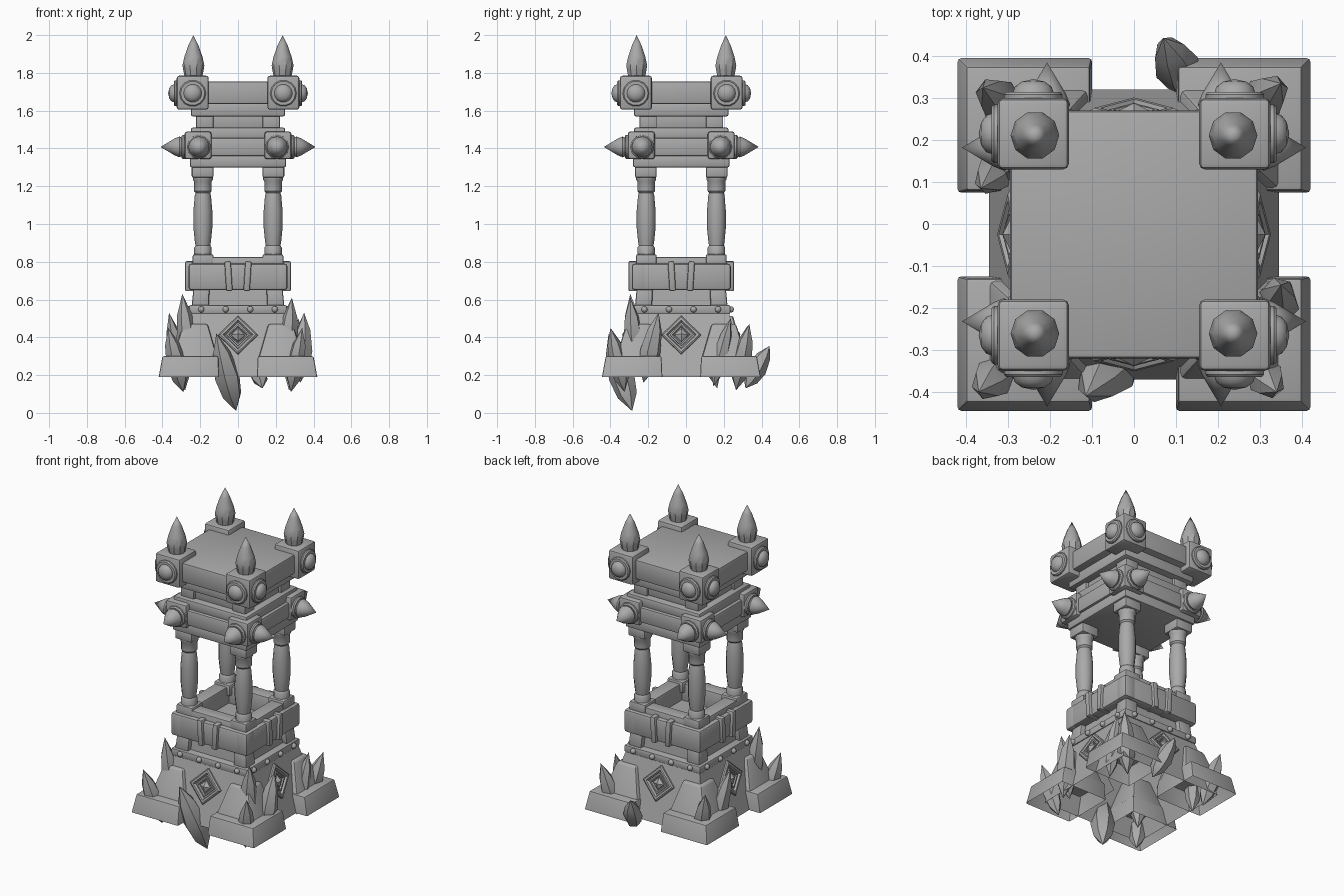
import bpy, bmesh, math
from mathutils import Matrix, Vector

if "Cube" in bpy.data.objects:
    bpy.data.objects.remove(bpy.data.objects["Cube"])

CY = -0.025  # depth of the tower axis
stone = bpy.data.materials.new("grey stone")
stone.use_nodes = True
GREY = (0.4, 0.4, 0.4, 1)
stone.diffuse_color = GREY
stone.node_tree.nodes["Principled BSDF"].inputs["Base Color"].default_value = GREY


def finish(name, bm, angle=35):
    bmesh.ops.recalc_face_normals(bm, faces=bm.faces)
    mesh = bpy.data.meshes.new(name)
    bm.to_mesh(mesh)
    bm.free()
    mesh.materials.append(stone)
    mesh.shade_smooth()
    mesh.set_sharp_from_angle(angle=math.radians(angle))
    obj = bpy.data.objects.new(name, mesh)
    obj.location.y = CY
    bpy.context.collection.objects.link(obj)
    return obj


def block(bm, lo, hi, z0, z1, lo2=None, hi2=None, bevel=0.0, hollow=False, m=Matrix()):
    """Box from lo to hi (x, y), with an optional different top outline."""
    lo2, hi2 = lo2 or lo, hi2 or hi
    rings = []
    for a, b, z in ((lo, hi, z0), (lo2, hi2, z1)):
        rings.append([bm.verts.new(m @ Vector(p)) for p in
                      ((a[0], a[1], z), (b[0], a[1], z), (b[0], b[1], z), (a[0], b[1], z))])
    p, q = rings
    faces = [bm.faces.new(q)]
    if not hollow:
        faces.append(bm.faces.new(p[::-1]))
    for i in range(4):
        j = (i + 1) % 4
        faces.append(bm.faces.new((p[i], p[j], q[j], q[i])))
    if bevel:
        edges = {e for f in faces for e in f.edges if not e.is_boundary}
        bmesh.ops.bevel(bm, geom=list(edges), offset=bevel, segments=2, profile=0.5, affect='EDGES')


def square(bm, h, z0, z1, h2=None, bevel=0.0, hollow=False):
    t = h if h2 is None else h2
    block(bm, (-h, -h), (h, h), z0, z1, (-t, -t), (t, t), bevel, hollow)


def lathe(bm, profile, sides, m=Matrix()):
    """Spin (radius, height) pairs about z; zero radius makes a point."""
    rings = []
    for r, z in profile:
        n = 1 if r == 0 else sides
        rings.append([bm.verts.new(m @ Vector((r * math.cos(k * math.tau / sides),
                     r * math.sin(k * math.tau / sides), z))) for k in range(n)])
    for a, b in zip(rings, rings[1:]):
        for k in range(sides):
            j = (k + 1) % sides
            quad = [a[k % len(a)], a[j % len(a)], b[j % len(b)], b[k % len(b)]]
            bm.faces.new(list(dict.fromkeys(quad)))
    for ring in (rings[0], rings[-1]):
        if len(ring) > 2:
            bm.faces.new(ring)


def turns():
    return [Matrix.Rotation(k * math.pi / 2, 4, 'Z') for k in range(4)]


def corners():
    return [(sx, sy) for sx in (-1, 1) for sy in (-1, 1)]


def corner_block(bm, inner, outer, z0, z1, inner2=None, outer2=None, bevel=0.01, hollow=False):
    i2, o2 = inner2 or inner, outer2 or outer
    for sx, sy in corners():
        span = lambda s, a, b: sorted((s * a, s * b))
        x, y, x2, y2 = span(sx, inner, outer), span(sy, inner, outer), span(sx, i2, o2), span(sy, i2, o2)
        block(bm, (x[0], y[0]), (x[1], y[1]), z0, z1, (x2[0], y2[0]), (x2[1], y2[1]), bevel, hollow)


# Hollow sloping base
bm = bmesh.new()
square(bm, 0.345, 0.19, 0.54, 0.25, hollow=True)
finish("base_body", bm)

# Corner feet and the tapered buttresses on them
bm = bmesh.new()
corner_block(bm, 0.10, 0.42, 0.19, 0.30, 0.105, 0.40, 0.008, True)
finish("corner_feet", bm)
bm = bmesh.new()
corner_block(bm, 0.11, 0.345, 0.295, 0.47, 0.16, 0.29, 0.012, True)
finish("buttresses", bm)

# Riveted band
bm = bmesh.new()
square(bm, 0.26, 0.525, 0.57, bevel=0.008)
finish("rivet_band", bm)
bm = bmesh.new()
for m in turns():
    for k in range(4):
        bmesh.ops.create_uvsphere(bm, u_segments=10, v_segments=6, radius=0.017,
                                  matrix=m @ Matrix.Translation((-0.195 + 0.13 * k, -0.262, 0.548)))
finish("rivets", bm)

# Diamond ornament on every sloping side: stepped frame and gem
bm = bmesh.new()
tilt = math.atan2(0.095, 0.35)
for m in turns():
    face = m @ Matrix.Translation((0, -0.284, 0.41)) @ Matrix.Rotation(math.pi / 2 - tilt, 4, 'X')
    lathe(bm, [(0.105, -0.01), (0.105, 0.012), (0.095, 0.018), (0.08, 0.018), (0.07, 0.004),
               (0.06, 0.004), (0.06, 0.014), (0.05, 0.014), (0.044, 0.004)], 4, face)
    lathe(bm, [(0.038, 0), (0.036, 0.012), (0, 0.03)], 4, face)
finish("diamond_ornaments", bm, 20)

# Upper body, posts, beams and open rim
bm = bmesh.new()
square(bm, 0.215, 0.565, 0.72, 0.20)
finish("upper_body", bm)
bm = bmesh.new()
corner_block(bm, 0.155, 0.245, 0.565, 0.67, 0.15, 0.235)
finish("lower_posts", bm)
bm = bmesh.new()
for m in turns():
    block(bm, (-0.262, -0.262), (0.262, -0.18), 0.65, 0.79, bevel=0.015, m=m)
finish("lower_beams", bm)
bm = bmesh.new()
for m in turns():
    block(bm, (-0.235, -0.235), (0.235, -0.15), 0.70, 0.825, bevel=0.008, m=m)
finish("rim", bm)
bm = bmesh.new()
for m in turns():
    for s in (-1, 1):
        lean = m @ Matrix.Translation((s * 0.05, 0, 0.72)) @ Matrix.Rotation(s * 0.06, 4, 'Y')
        block(bm, (-0.017, -0.28), (0.017, -0.20), -0.075, 0.083, bevel=0.008, m=lean)
finish("beam_straps", bm)

# Columns with plinths and capitals
bm = bmesh.new()
corner_block(bm, 0.13, 0.24, 0.77, 0.84)
corner_block(bm, 0.13, 0.245, 1.245, 1.31)
finish("plinths_and_capitals", bm)
bm = bmesh.new()
shaft = [(0.046, 0.83), (0.046, 0.875), (0.039, 0.885), (0.043, 0.91), (0.05, 0.98), (0.05, 1.07),
         (0.043, 1.15), (0.039, 1.165), (0.047, 1.175), (0.047, 1.225), (0.053, 1.235), (0.053, 1.25)]
for sx, sy in corners():
    lathe(bm, shaft, 12, Matrix.Translation((sx * 0.186, sy * 0.186, 0)))
finish("columns", bm)

# Middle storey
for name, h, z0, z1 in (("ceiling_slab", 0.255, 1.30, 1.365), ("middle_beams", 0.268, 1.36, 1.455),
                        ("middle_lip", 0.25, 1.45, 1.51), ("neck", 0.205, 1.50, 1.60),
                        ("roof_lip", 0.25, 1.57, 1.64), ("roof_slab", 0.295, 1.635, 1.755)):
    bm = bmesh.new()
    square(bm, h, z0, z1, bevel=0.01)
    finish(name, bm)
bm = bmesh.new()
corner_block(bm, 0.13, 0.222, 1.50, 1.59, bevel=0.008)
finish("neck_pilasters", bm)
bm = bmesh.new()
corner_block(bm, 0.14, 0.283, 1.343, 1.49, bevel=0.014)
finish("middle_corner_blocks", bm)
bm = bmesh.new()
corner_block(bm, 0.155, 0.325, 1.605, 1.785, bevel=0.014)
finish("roof_corner_blocks", bm)

# Side spikes and studs, two on each corner block
spikes, studs = bmesh.new(), bmesh.new()
for m in turns():
    for s in (-1, 1):
        out = Matrix.Rotation(math.pi / 2, 4, 'X')
        lathe(spikes, [(0.064, 0.27), (0.064, 0.292), (0.057, 0.299), (0.05, 0.299),
                       (0.055, 0.31), (0.045, 0.335), (0, 0.41)], 12,
              m @ Matrix.Translation((s * 0.207, 0, 1.408)) @ out)
        lathe(studs, [(0.07, 0.315), (0.07, 0.333), (0.064, 0.34), (0.048, 0.34),
                      (0.044, 0.352), (0.028, 0.364), (0, 0.37)], 14,
              m @ Matrix.Translation((s * 0.24, 0, 1.692)) @ out)
finish("side_spikes", spikes)
finish("studs", studs)

# Roof finials
bm = bmesh.new()
for sx, sy in corners():
    lathe(bm, [(0.046, 1.775), (0.054, 1.815), (0.058, 1.84), (0.048, 1.885), (0.027, 1.945), (0, 2.0)],
          10, Matrix.Translation((sx * 0.236, sy * 0.236, 0)))
finish("roof_finials", bm)

# Crystals: (bottom end, top end, radius)
crystals = [
    ((-0.25, -0.24, 0.20), (-0.295, -0.27, 0.63), 0.055),
    ((-0.29, -0.30, 0.11), (-0.37, -0.375, 0.45), 0.055),
    ((-0.29, 0.19, 0.13), (-0.365, 0.11, 0.53), 0.05),
    ((-0.28, 0.29, 0.12), (-0.36, 0.35, 0.46), 0.055),
    ((0.27, 0.29, 0.12), (0.35, 0.36, 0.47), 0.055),
    ((0.30, 0.17, 0.14), (0.32, 0.26, 0.50), 0.045),
    ((0.25, -0.24, 0.20), (0.285, -0.27, 0.61), 0.055),
    ((0.33, -0.20, 0.16), (0.35, -0.12, 0.53), 0.056),
    ((0.28, -0.30, 0.11), (0.34, -0.375, 0.45), 0.05),
    ((-0.01, -0.26, 0.01), (-0.115, -0.385, 0.42), 0.07),
    ((0.13, 0.34, 0.13), (0.07, 0.468, 0.355), 0.055),
]
bm = bmesh.new()
for a, b, r in crystals:
    a, b = Vector(a), Vector(b)
    d = b - a
    m = Matrix.Translation(a) @ d.to_track_quat('Z', 'Y').to_matrix().to_4x4()
    L = d.length
    lathe(bm, [(0, 0), (r * 0.75, L * 0.2), (r, L * 0.45), (r * 0.7, L * 0.75), (0, L)], 6, m)
finish("crystals", bm, 30)
